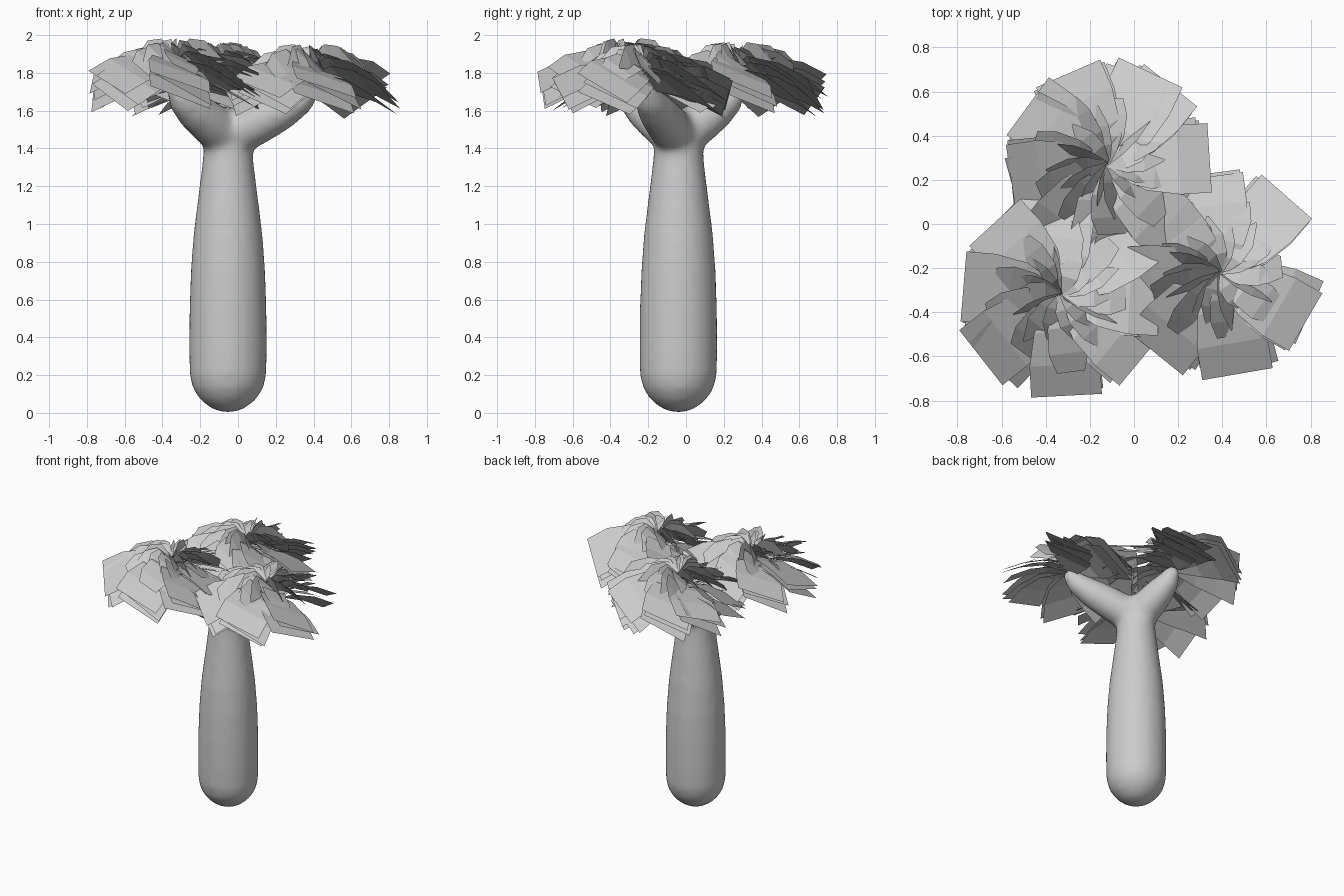
import bpy, bmesh, math, random
from mathutils import Vector

if "Cube" in bpy.data.objects:
    bpy.data.objects.remove(bpy.data.objects["Cube"])

random.seed(4)
grey = bpy.data.materials.new("light_grey")
grey.diffuse_color = (0.6, 0.6, 0.6, 1)
grey.use_nodes = True
grey.node_tree.nodes["Principled BSDF"].inputs["Base Color"].default_value = grey.diffuse_color


def finish(name, bm, smooth):
    mesh = bpy.data.meshes.new(name)
    bm.to_mesh(mesh)
    bm.free()
    mesh.materials.append(grey)
    for p in mesh.polygons:
        p.use_smooth = smooth
    obj = bpy.data.objects.new(name, mesh)
    bpy.context.collection.objects.link(obj)
    return obj


def tube(bm, stations, sides=20):
    """Skin circular rings along (centre, radius) stations and cap both ends."""
    pts = [Vector(s[0]) for s in stations]
    rings = []
    for i, (c, r) in enumerate(stations):
        d = (pts[min(i + 1, len(pts) - 1)] - pts[max(i - 1, 0)]).normalized()
        u = Vector((0, 1, 0)).cross(d).normalized()
        v = d.cross(u)
        rings.append([bm.verts.new(pts[i] + r * (math.cos(t) * u + math.sin(t) * v))
                      for t in (2 * math.pi * k / sides for k in range(sides))])
    for a, b in zip(rings, rings[1:]):
        for k in range(sides):
            j = (k + 1) % sides
            bm.faces.new((a[k], a[j], b[j], b[k]))
    bm.faces.new(rings[0][::-1])
    bm.faces.new(rings[-1])


# Crown centres, with the directions of their big leaves in degrees
crowns = [
    ("left", (-0.33, -0.32, 1.77), [135, 175, 220, 273, 320, 355, 40, 90]),
    ("right", (0.39, -0.22, 1.74), [47, -31, -83, -130, 95, 140, 185]),
    ("back", (-0.12, 0.27, 1.75), [113, 145, 188, 50, 66, 5, -45, -90, 235]),
]

# Trunk: bulging column with a rounded foot
CX, CY = -0.053, -0.04
profile = [(0.003, 0.02), (0.008, 0.05), (0.03, 0.1), (0.075, 0.152), (0.13, 0.187),
           (0.2, 0.204), (0.35, 0.207), (0.55, 0.205), (0.75, 0.198), (0.95, 0.183),
           (1.15, 0.158), (1.3, 0.139), (1.42, 0.128), (1.5, 0.13), (1.58, 0.11),
           (1.62, 0.05)]
bm = bmesh.new()
tube(bm, [((CX, CY, z), r) for z, r in profile], 24)

# Limbs: three branches fused into the top of the trunk
for name, centre, angles in crowns:
    def along(t, z):
        return (CX + (centre[0] - CX) * t, CY + (centre[1] - CY) * t, z)
    tube(bm, [(along(0, 1.45), 0.09), (along(0.15, 1.49), 0.118),
              (along(0.4, 1.545), 0.112), (along(0.65, 1.6), 0.1),
              (along(0.88, 1.66), 0.077), (along(1, 1.72), 0.052),
              (along(1.02, 1.76), 0.02)])
trunk = finish("trunk_and_branches", bm, True)
fuse = trunk.modifiers.new("fuse", 'REMESH')
fuse.mode = 'VOXEL'
fuse.voxel_size = 0.022
fuse.use_smooth_shade = True
soften = trunk.modifiers.new("soften", 'SMOOTH')
soften.factor = 0.5
soften.iterations = 8


def leaf(bm, centre, azimuth, roll, path, widths):
    """Bent strip running outward, rolled about its own length."""
    a = math.radians(azimuth)
    roll = math.radians(roll)
    out = Vector((math.cos(a), math.sin(a), 0))
    side = Vector((-math.sin(a), math.cos(a), 0)) * math.cos(roll)
    side.z = -math.sin(roll)
    rows = []
    for (r, z), w in zip(path, widths):
        mid = Vector(centre) + out * r + Vector((0, 0, z))
        rows.append([bm.verts.new(mid + side * s * w / 2) for s in (-1, 1)])
    for p, q in zip(rows, rows[1:]):
        bm.faces.new((p[0], q[0], q[1], p[1]))


for name, centre, angles in crowns:
    bm = bmesh.new()
    # Big outer leaves in close layers
    for ang in angles:
        for layer in range(3):
            k = random.uniform(0.95, 1.02) - 0.03 * layer
            path = [(0.02, 0.07), (0.17 * k, 0.08), (0.32 * k, 0.045), (0.46 * k, -0.02)]
            path = [(r, z - 0.04 * layer) for r, z in path]
            leaf(bm, centre, ang + 5 * (layer % 2) + random.uniform(-3, 3),
                 random.uniform(17, 30), path, [0.1, 0.28, 0.34, 0.34])
    # Middle leaves, narrower and more steeply rolled
    for i in range(9):
        k = random.uniform(0.85, 1.08)
        leaf(bm, centre, i * 40 + random.uniform(-8, 8), random.uniform(25, 50),
             [(0.02, 0.09), (0.14 * k, 0.12), (0.25 * k, 0.09), (0.33 * k, 0.05)],
             [0.05, 0.18, 0.2, 0.14])
    # Inner pointed spikes, many standing almost on edge
    for i in range(14):
        k = random.uniform(0.8, 1.15)
        leaf(bm, centre, i * 360 / 14 + random.uniform(-6, 6), random.uniform(35, 75),
             [(0.0, 0.11), (0.08 * k, 0.15), (0.16 * k, 0.14), (0.25 * k, 0.09)],
             [0.04, 0.13, 0.13, 0.012])
    finish(name + "_leaves", bm, False)
